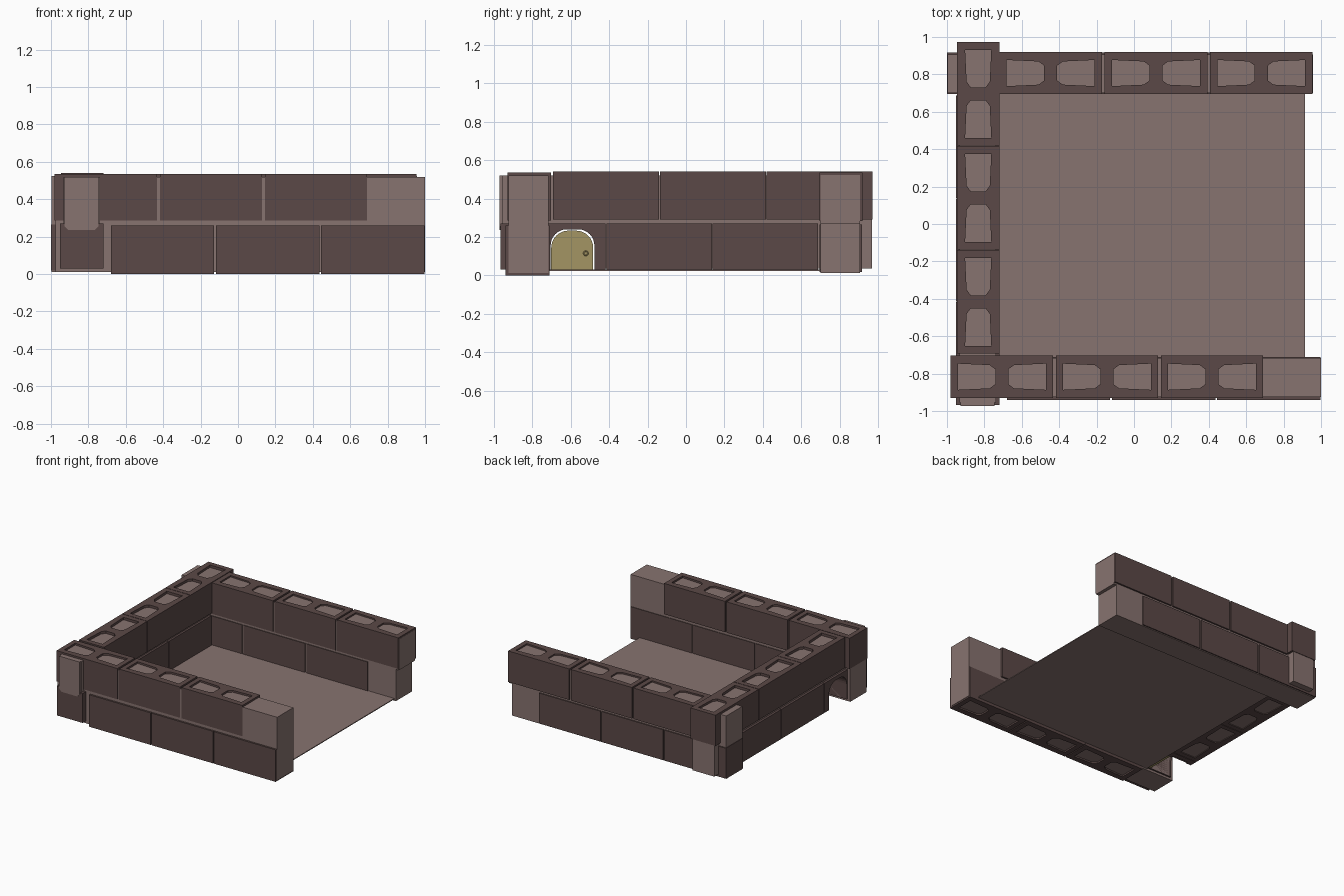
import bpy, bmesh, math
from mathutils import Vector

cube = bpy.data.objects.get("Cube")
if cube:
    bpy.data.objects.remove(cube, do_unlink=True)


def material(name, rgb):
    m = bpy.data.materials.new(name)
    m.use_nodes = True
    m.diffuse_color = (*rgb, 1)
    bsdf = m.node_tree.nodes["Principled BSDF"]
    bsdf.inputs["Base Color"].default_value = (*rgb, 1)
    bsdf.inputs["Roughness"].default_value = 0.9
    return m


DARK = material("dark brown block", (0.105, 0.066, 0.063))
PALE = material("pale mortar", (0.245, 0.172, 0.160))
GOLD = material("ochre door", (0.37, 0.30, 0.125))


def prism(name, loops, place, depth, mat):
    """Extrude an outline (first loop) with holes (other loops) along depth."""
    bm = bmesh.new()
    edges = []
    for loop in loops:
        vs = [bm.verts.new(place(a, b)) for a, b in loop]
        edges += [bm.edges.new((vs[i - 1], vs[i])) for i in range(len(vs))]
    bmesh.ops.triangle_fill(bm, edges=edges, use_beauty=True)
    ext = bmesh.ops.extrude_face_region(bm, geom=bm.faces[:], use_keep_orig=True)
    moved = [g for g in ext["geom"] if isinstance(g, bmesh.types.BMVert)]
    bmesh.ops.translate(bm, verts=moved, vec=Vector(depth))
    bmesh.ops.recalc_face_normals(bm, faces=bm.faces[:])
    return finish(name, bm, mat)


def finish(name, bm, mat):
    me = bpy.data.meshes.new(name)
    bm.to_mesh(me)
    bm.free()
    me.materials.append(mat)
    ob = bpy.data.objects.new(name, me)
    bpy.context.scene.collection.objects.link(ob)
    return ob


def box(name, x, y, z, mat):
    bm = bmesh.new()
    bmesh.ops.create_cube(bm, size=1)
    for v in bm.verts:
        v.co = [(r[0] + r[1]) / 2 + c * (r[1] - r[0]) for c, r in zip(v.co, (x, y, z))]
    return finish(name, bm, mat)


HOLE = [(0.235, 0.07), (0.065, 0.062), (0.035, 0.04),
        (0.035, -0.04), (0.065, -0.062), (0.235, -0.07)]


def course(name, axis, start, end, side, z, gap):
    """A row of three hollow blocks along one axis."""
    size = (end - start - 2 * gap) / 3
    half, mid = size / 2, (side[0] + side[1]) / 2
    w = (side[1] - side[0]) / 2
    row = []
    for i in range(3):
        c = start + half + i * (size + gap)
        rect = [(-half, -w), (half, -w), (half, w), (-half, w)]
        loops = [rect, HOLE, [(-a, b) for a, b in HOLE]]
        if axis == "x":
            place = lambda a, b: (c + a, mid + b, z[0])
        else:
            place = lambda a, b: (mid + b, c + a, z[0])
        row.append(prism(f"{name}_block_{i + 1}", loops, place, (0, 0, z[1] - z[0]), DARK))
    return row


# Front wall
box("front_wall_core", (-0.975, 1.0), (-0.925, -0.717), (0.012, 0.52), PALE)
course("front_lower", "x", -0.68, 0.997, (-0.94, -0.712), (0.0, 0.26), 0.009)
course("front_upper", "x", -0.98, 0.69, (-0.93, -0.703), (0.285, 0.535), 0.015)

# Back wall
box("back_wall_core", (-0.997, 0.93), (0.70, 0.907), (0.012, 0.523), PALE)
box("back_wall_core_end", (0.92, 0.957), (0.70, 0.907), (0.27, 0.523), PALE)
course("back_lower", "x", -1.0, 0.68, (0.694, 0.917), (0.018, 0.265), 0.012)
course("back_upper", "x", -0.72, 0.955, (0.694, 0.92), (0.283, 0.535), 0.014)

# Side wall joining the two
side_core = box("side_wall_core", (-0.933, -0.737), (-0.955, 0.968), (0.036, 0.52), PALE)
lower = course("side_lower", "y", -0.967, 0.688, (-0.952, -0.72), (0.03, 0.27), 0.004)
course("side_upper", "y", -0.692, 0.972, (-0.946, -0.72), (0.29, 0.54), 0.004)

# Mortar end showing above the lower corner block
prism("side_wall_core_end",
      [[(-0.927, 0.52), (-0.927, 0.255), (-0.907, 0.235),
        (-0.765, 0.235), (-0.745, 0.255), (-0.745, 0.52)]],
      lambda a, b: (a, -0.972, b), (0, 0.05, 0), PALE)

# Floor
box("floor", (-0.725, 0.915), (-0.72, 0.90), (0.023, 0.03), PALE)


def arch(y0, y1, z0, z1, r, steps=8):
    pts = [(y0, z0), (y1, z0)]
    for cy, base in ((y1 - r, 0), (y0 + r, math.pi / 2)):
        for i in range(steps + 1):
            t = base + i / steps * math.pi / 2
            pts.append((cy + r * math.cos(t), z1 - r + r * math.sin(t)))
    return pts


# Doorway cut through the side wall
cutter = prism("doorway_cutter", [arch(-0.705, -0.477, -0.1, 0.24, 0.085)],
               lambda a, b: (-1.05, a, b), (0.4, 0, 0), PALE)
cutter.hide_render = True
cutter.hide_viewport = True
cutter.display_type = "WIRE"
for ob in (side_core, lower[0]):
    mod = ob.modifiers.new("doorway", "BOOLEAN")
    mod.operation = "DIFFERENCE"
    mod.solver = "EXACT"
    mod.object = cutter

# Door and ring handle
prism("door", [arch(-0.702, -0.483, 0.03, 0.233, 0.09)],
      lambda a, b: (-0.75, a, b), (0.022, 0, 0), GOLD)
bpy.ops.mesh.primitive_torus_add(
    location=(-0.724, -0.522, 0.115), rotation=(0, math.pi / 2, 0),
    major_radius=0.011, minor_radius=0.003, major_segments=16, minor_segments=6)
handle = bpy.context.object
handle.name = "door_handle"
handle.data.materials.append(GOLD)
bpy.ops.object.shade_smooth_by_angle()
